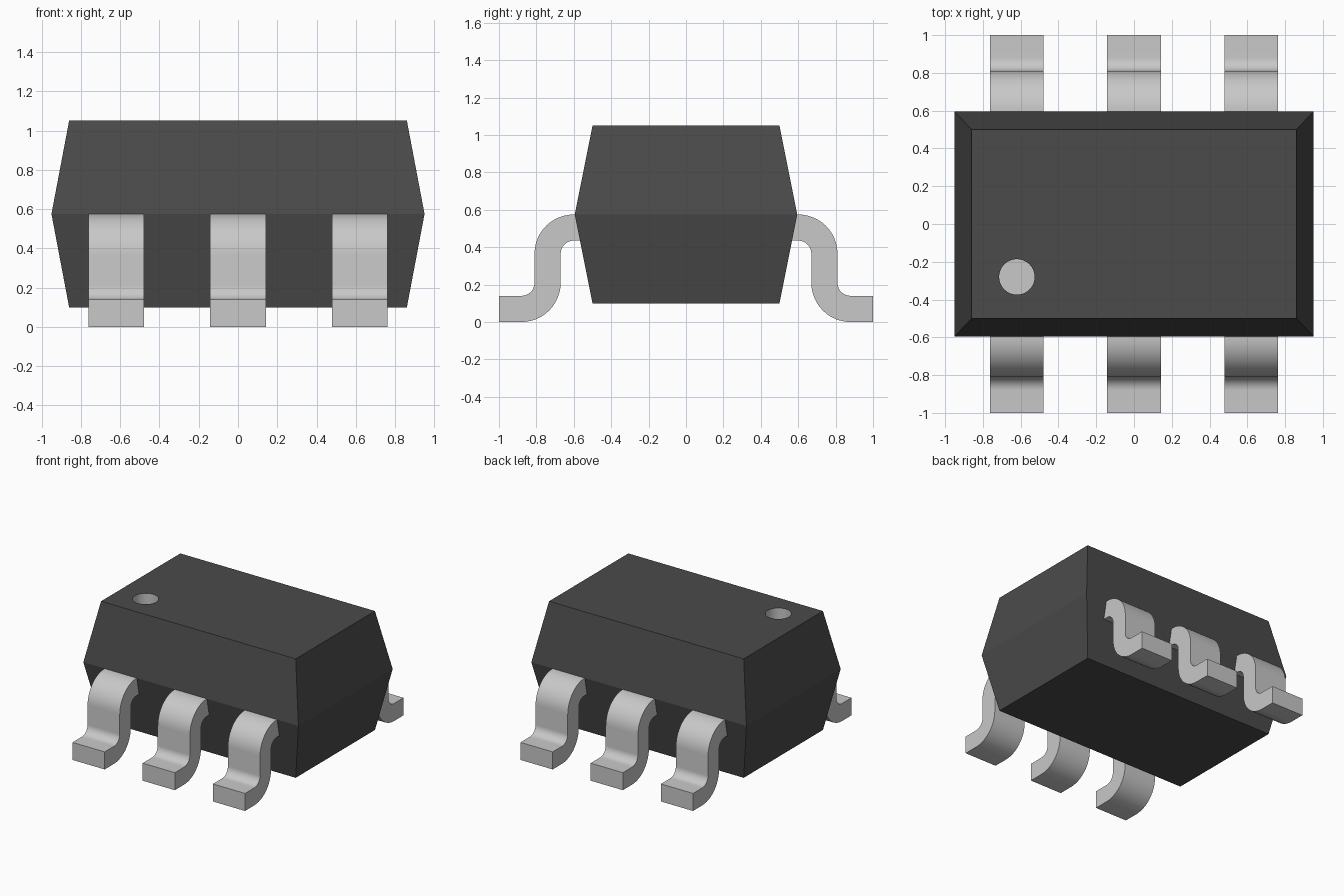
import bpy, bmesh
from math import sin, cos, pi, radians

cube = bpy.data.objects.get("Cube")
if cube:
    bpy.data.objects.remove(cube, do_unlink=True)


def material(name, value):
    mat = bpy.data.materials.new(name)
    mat.use_nodes = True
    colour = (value, value, value, 1)
    mat.diffuse_color = colour
    mat.node_tree.nodes["Principled BSDF"].inputs["Base Color"].default_value = colour
    return mat


def finish(bm, name, *mats):
    bmesh.ops.recalc_face_normals(bm, faces=bm.faces)
    mesh = bpy.data.meshes.new(name)
    bm.to_mesh(mesh)
    bm.free()
    for mat in mats:
        mesh.materials.append(mat)
    obj = bpy.data.objects.new(name, mesh)
    bpy.context.collection.objects.link(obj)
    return obj


def bridge(bm, a, b):
    n = len(a)
    return [bm.faces.new((a[i], a[(i + 1) % n], b[(i + 1) % n], b[i])) for i in range(n)]


def edge_loop(bm, verts):
    return [bm.edges.get(p) or bm.edges.new(p) for p in zip(verts, verts[1:] + verts[:1])]


plastic = material("dark plastic", 0.07)
metal = material("pale metal", 0.58)

# Body: rectangle sections that widen to the middle parting line
bm = bmesh.new()
sections = []
for hx, hy, z in ((0.86, 0.5, 0.1), (0.95, 0.595, 0.575), (0.86, 0.5, 1.05)):
    sections.append([bm.verts.new((sx * hx, sy * hy, z))
                     for sx, sy in ((-1, -1), (1, -1), (1, 1), (-1, 1))])
bm.faces.new(sections[0])
bridge(bm, sections[0], sections[1])
bridge(bm, sections[1], sections[2])

# Round marker pit sunk into the top face
rim, floor = [[bm.verts.new((-0.62 + 0.094 * cos(2 * pi * i / 48),
                             -0.28 + 0.094 * sin(2 * pi * i / 48), z))
               for i in range(48)] for z in (1.05, 0.95)]
edges = edge_loop(bm, sections[2]) + edge_loop(bm, rim)
bmesh.ops.triangle_fill(bm, edges=edges, use_beauty=True, normal=(0, 0, 1))
walls = bridge(bm, rim, floor)
base = bm.faces.new(floor)
for face in walls + [base]:
    face.material_index = 1
for face in walls:
    face.smooth = True
for edge in edge_loop(bm, rim) + edge_loop(bm, floor):
    edge.smooth = False
finish(bm, "body", plastic, metal)


# Pins: S-bent strips with two quarter bends
def arc(cy, cz, r, start, end, steps=12):
    angles = [radians(start + (end - start) * i / steps) for i in range(steps + 1)]
    return [(cy + r * cos(a), cz + r * sin(a)) for a in angles]


outer = [(0.52, 0.575)] + arc(0.6, 0.365, 0.21, 90, 0) + arc(0.88, 0.21, 0.07, 180, 270) + [(1, 0.14)]
inner = [(0.52, 0.435)] + arc(0.6, 0.365, 0.07, 90, 0) + arc(0.88, 0.21, 0.21, 180, 270) + [(1, 0)]
profile = outer + inner[::-1]


def pin(name, x, side):
    bm = bmesh.new()
    ends = [[bm.verts.new((x + dx, side * y, z)) for y, z in profile]
            for dx in (-0.142, 0.142)]
    bridge(bm, *ends)
    for end in ends:
        bm.faces.new(end)
    obj = finish(bm, name, metal)
    bpy.ops.object.select_all(action='DESELECT')
    obj.select_set(True)
    bpy.context.view_layer.objects.active = obj
    bpy.ops.object.shade_smooth_by_angle(angle=radians(30))


for row, side in (("front", -1), ("back", 1)):
    for place, x in (("right", -0.62), ("middle", 0), ("left", 0.62)):
        pin(f"{row}_{place}_pin", x, side)
